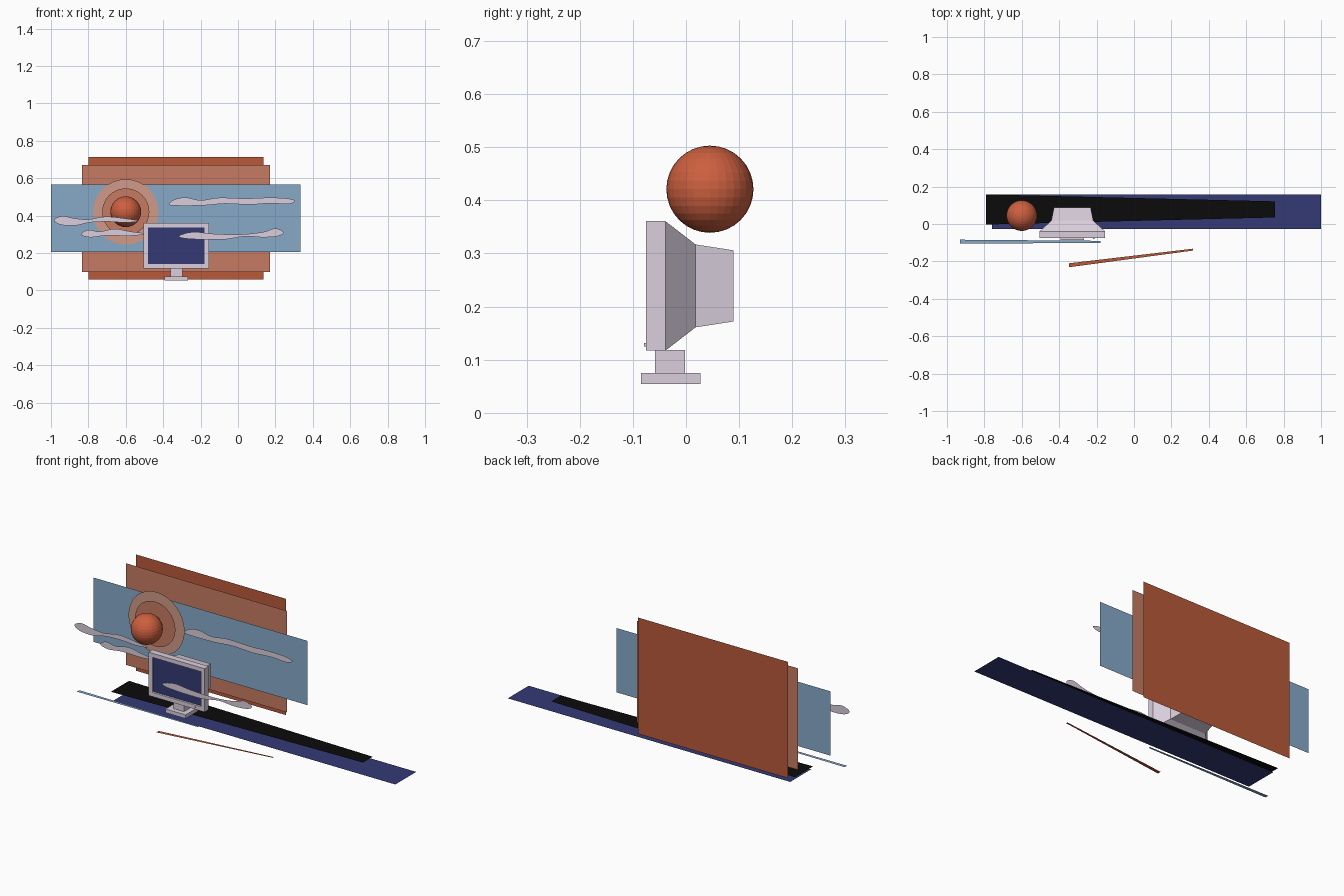
import bpy, bmesh, math
from mathutils import Vector

if "Cube" in bpy.data.objects:
    bpy.data.objects.remove(bpy.data.objects["Cube"])


def material(name, hex_code):
    rgb = [int(hex_code[i:i + 2], 16) / 255 for i in (0, 2, 4)]
    lin = [c / 12.92 if c < 0.04 else ((c + 0.055) / 1.055) ** 2.4 for c in rgb]
    m = bpy.data.materials.new(name)
    m.diffuse_color = (*lin, 1)
    m.use_nodes = True
    m.node_tree.nodes["Principled BSDF"].inputs["Base Color"].default_value = m.diffuse_color
    return m


ORANGE = material("deep_orange", "BA5A3A")
SALMON = material("salmon", "C67B63")
SKY = material("sky_blue", "87AAC9")
NAVY = material("navy", "333A75")
BLACK = material("black", "0B0B0B")
SUN = material("sun_orange", "CC5F3F")
HALO = material("halo", "D09A88")
PALE = material("pale_lilac", "DACFDD")


def finish(bm, name, *mats):
    me = bpy.data.meshes.new(name)
    bm.to_mesh(me)
    bm.free()
    ob = bpy.data.objects.new(name, me)
    bpy.context.collection.objects.link(ob)
    for m in mats:
        me.materials.append(m)
    return ob


def flat(name, pts, mat, facing):
    """Single flat face through 3D points, turned towards `facing`."""
    bm = bmesh.new()
    f = bm.faces.new([bm.verts.new(p) for p in pts])
    f.normal_update()
    if f.normal.dot(Vector(facing)) < 0:
        f.normal_flip()
    return finish(bm, name, mat)


def upright(name, outline, y, mat):
    return flat(name, [(x, y, z) for x, z in outline], mat, (0, -1, 0))


def ground(name, outline, z, mat):
    return flat(name, [(x, y, z) for x, y in outline], mat, (0, 0, 1))


def rect(x0, x1, z0, z1):
    return [(x0, z0), (x1, z0), (x1, z1), (x0, z1)]


def circle(cx, cz, r, n=32):
    return [(cx + r * math.cos(2 * math.pi * i / n),
             cz + r * math.sin(2 * math.pi * i / n)) for i in range(n)]


def smooth_loop(pts, steps=4):
    """Closed Catmull-Rom curve through the points."""
    p = [Vector(q) for q in pts]
    n, out = len(p), []
    for i in range(n):
        a, b, c, d = p[i - 1], p[i], p[(i + 1) % n], p[(i + 2) % n]
        for s in range(steps):
            t = s / steps
            out.append(0.5 * (2 * b + (c - a) * t + (2 * a - 5 * b + 4 * c - d) * t * t
                              + (3 * b - a - 3 * c + d) * t ** 3))
    return out


def box(name, x0, x1, y0, y1, z0, z1, mat):
    bm = bmesh.new()
    bmesh.ops.create_cube(bm, size=1)
    for v in bm.verts:
        v.co = ((x0 + x1) / 2 + v.co.x * (x1 - x0),
                (y0 + y1) / 2 + v.co.y * (y1 - y0),
                (z0 + z1) / 2 + v.co.z * (z1 - z0))
    return finish(bm, name, mat)


# Layered sky panels
upright("back_sky_panel", rect(-0.80, 0.135, 0.06, 0.715), 0.233, ORANGE)
upright("middle_sky_panel", rect(-0.833, 0.17, 0.10, 0.672), 0.192, SALMON)
upright("front_sky_panel", rect(-1.0, 0.335, 0.205, 0.567), 0.14, SKY)

# Sun with two halo discs
upright("outer_halo", circle(-0.60, 0.42, 0.175), 0.132, HALO)
upright("inner_halo", circle(-0.60, 0.42, 0.126), 0.12, SALMON)
bm = bmesh.new()
bmesh.ops.create_uvsphere(bm, u_segments=32, v_segments=16, radius=0.082)
bmesh.ops.translate(bm, verts=bm.verts, vec=(-0.60, 0.045, 0.421))
finish(bm, "sun", SUN)

# Clouds: flat wavy outlines
clouds = {
    "left_cloud": (-0.05, [
        (-0.985, 0.377), (-0.94, 0.398), (-0.88, 0.387), (-0.80, 0.380), (-0.71, 0.395),
        (-0.61, 0.386), (-0.53, 0.372), (-0.60, 0.363), (-0.69, 0.368), (-0.79, 0.364),
        (-0.87, 0.347), (-0.95, 0.352)]),
    "lower_left_cloud": (-0.03, [
        (-0.838, 0.300), (-0.80, 0.324), (-0.74, 0.315), (-0.66, 0.330), (-0.58, 0.316),
        (-0.49, 0.303), (-0.58, 0.292), (-0.70, 0.294), (-0.79, 0.284)]),
    "upper_right_cloud": (0.05, [
        (-0.37, 0.459), (-0.34, 0.486), (-0.28, 0.498), (-0.20, 0.483), (-0.10, 0.496),
        (0.04, 0.492), (0.14, 0.496), (0.25, 0.494), (0.305, 0.480), (0.27, 0.462),
        (0.17, 0.466), (0.06, 0.459), (-0.07, 0.464), (-0.18, 0.455), (-0.31, 0.453)]),
    "lower_right_cloud": (-0.225, [
        (-0.315, 0.293), (-0.24, 0.313), (-0.13, 0.303), (0.01, 0.300), (0.13, 0.312),
        (0.20, 0.332), (0.245, 0.310), (0.21, 0.290), (0.13, 0.284), (0.04, 0.290),
        (-0.07, 0.273), (-0.20, 0.273), (-0.29, 0.279)]),
}
for name, (y, pts) in clouds.items():
    upright(name, smooth_loop(pts), y, PALE)

# Ground planes and stray strips
ground("navy_ground", rect(-0.76, 1.0, -0.028, 0.158), 0.0, NAVY)
ground("black_shadow", [(-0.79, -0.003), (0.755, 0.035), (0.755, 0.121), (-0.79, 0.158)],
       0.034, BLACK)
ground("blue_strip", [(-0.93, -0.105), (-0.178, -0.101), (-0.178, -0.09), (-0.93, -0.084)],
       0.036, SKY)
ground("orange_strip", [(-0.347, -0.231), (0.316, -0.142), (0.316, -0.132), (-0.347, -0.210)],
       0.011, ORANGE)

# Monitor housing: deep bezel, tapered shroud, rear box
CX, CZ = -0.33, 0.239
rings = [(-0.075, 0.175, 0.122), (-0.039, 0.175, 0.122),
         (0.018, 0.112, 0.078), (0.089, 0.098, 0.067)]
bm = bmesh.new()
loops = [[bm.verts.new((CX + sx * w, y, CZ + sz * h))
          for sx, sz in ((-1, -1), (1, -1), (1, 1), (-1, 1))] for y, w, h in rings]
for a, b in zip(loops, loops[1:]):
    for i in range(4):
        j = (i + 1) % 4
        bm.faces.new((a[i], b[i], b[j], a[j]))
front = bm.faces.new(loops[0])
bm.faces.new(loops[-1][::-1])
bmesh.ops.recalc_face_normals(bm, faces=bm.faces)
# Recessed screen
bmesh.ops.inset_region(bm, faces=[front], thickness=0.033)
bmesh.ops.inset_region(bm, faces=[front], thickness=0.0005, depth=-0.008)
for v in front.verts:
    v.co.z = 0.142 if v.co.z < CZ else 0.340
front.material_index = 1
finish(bm, "monitor_housing", PALE, NAVY)

# Monitor stand and power button
box("monitor_neck", -0.362, -0.296, -0.058, -0.002, 0.074, 0.118, PALE)
box("monitor_base", -0.392, -0.267, -0.085, 0.027, 0.054, 0.075, PALE)
box("power_button", -0.219, -0.210, -0.079, -0.074, 0.125, 0.132, PALE)
